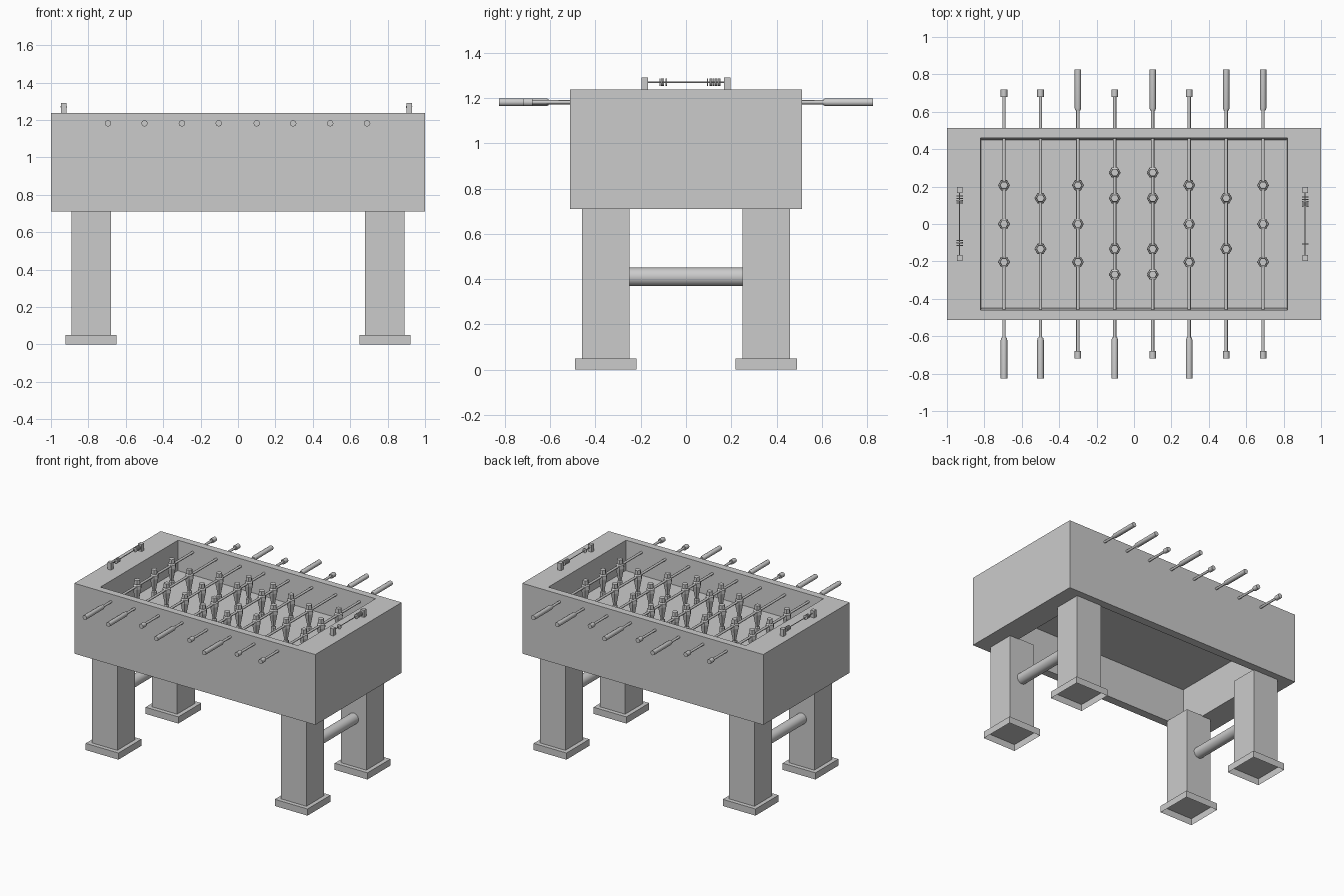
import bpy, bmesh
from math import pi, cos, sin

if "Cube" in bpy.data.objects:
    bpy.data.objects.remove(bpy.data.objects["Cube"])


def finish(name, bm, smooth=False):
    bmesh.ops.recalc_face_normals(bm, faces=bm.faces)
    me = bpy.data.meshes.new(name)
    bm.to_mesh(me)
    bm.free()
    ob = bpy.data.objects.new(name, me)
    bpy.context.collection.objects.link(ob)
    if smooth:
        bpy.ops.object.select_all(action='DESELECT')
        ob.select_set(True)
        bpy.context.view_layer.objects.active = ob
        bpy.ops.object.shade_smooth_by_angle(angle=0.9)
    return ob


def loft(name, rings, caps=(True, True), closed=False, smooth=False):
    """Skin a list of point rings; optionally cap ends or close the loop."""
    bm = bmesh.new()
    vs = [[bm.verts.new(p) for p in r] for r in rings]
    n = len(vs[0])
    for a, b in zip(vs, vs[1:] + (vs[:1] if closed else [])):
        for i in range(n):
            bm.faces.new((a[i], a[(i + 1) % n], b[(i + 1) % n], b[i]))
    if not closed:
        for cap, ring in zip(caps, (vs[0], vs[-1])):
            if cap:
                bm.faces.new(ring)
    return finish(name, bm, smooth)


def rect(hx, hy, z, cx=0, cy=0):
    return [(cx + sx * hx, cy + sy * hy, z)
            for sx, sy in ((-1, -1), (1, -1), (1, 1), (-1, 1))]


def box(name, cx, cy, hx, hy, z0, z1, bottom=True):
    return loft(name, [rect(hx, hy, z0, cx, cy), rect(hx, hy, z1, cx, cy)],
                (bottom, True))


def rod_y(name, x, z, profile, n, smooth=True):
    """Turned part along y, profile = (y, radius) pairs."""
    return loft(name, [[(x + r * cos(2 * pi * i / n), y, z + r * sin(2 * pi * i / n))
                        for i in range(n)] for y, r in profile], smooth=smooth)


# Cabinet: thick frame open above and below, plus playing field
loft("cabinet", [rect(1, .512, .71), rect(1, .512, 1.238), rect(.82, .46, 1.238),
                 rect(.815, .45, 1.015), rect(.815, .45, .71)], closed=True)
box("playing_field", 0, 0, .815, .45, 1.005, 1.015)

# Legs, hollow feet and crossbars
for sx in (-1, 1):
    for sy in (-1, 1):
        box("leg", sx * .785, sy * .355, .105, .105, .05, .715)
        box("foot", sx * .785, sy * .355, .136, .136, 0, .05, bottom=False)
    rod_y("crossbar", sx * .785, .41, [(-.25, .041), (.25, .041)], 32)

# Rods with a handle on one end and a cap on the other
ROD_Z = 1.182
three, two = (.207, 0, -.203), (.138, -.133)
four = (.275, .138, -.133, -.27)
rods = [(-.695, -1, three), (-.5, -1, two), (-.3, 1, three), (-.103, -1, four),
        (.1, 1, four), (.295, -1, three), (.493, 1, two), (.69, 1, three)]
# Figure silhouette: foot, ankle, shoulders, neck, head
figure = [(1.03, .02), (1.062, .02), (1.068, .012), (1.165, .032), (1.19, .03),
          (1.195, .015), (1.2, .023), (1.23, .021)]
for x, side, players in rods:
    rod_y("rod", x, ROD_Z, [(-side * .7, .009), (side * .65, .009)], 8)
    rod_y("handle", x, ROD_Z, [(side * .608, .014), (side * .62, .0175),
                               (side * .826, .0175)], 8)
    rod_y("rod_cap", x, ROD_Z, [(-side * .678, .0175), (-side * .72, .0175)], 8)
    for y in players:
        loft("player_figure", [[(x + r * cos(i * pi / 3), y + r * sin(i * pi / 3), z)
                                for i in range(6)] for z, r in figure])

# Score counters: two posts, a wire and sliding beads
for x, beads in ((-.932, (-.115, -.1, -.088, .112, .124, .136, .15)),
                 (.915, (-.107, .095, .107, .119, .131, .145))):
    for sy in (-1, 1):
        box("counter_post", x, sy * .182, .015, .015, 1.238, 1.291)
    rod_y("counter_wire", x, 1.27, [(-.18, .003), (.18, .003)], 8)
    for y in beads:
        rod_y("counter_bead", x, 1.27, [(y - .003, .017), (y + .003, .017)], 10)
